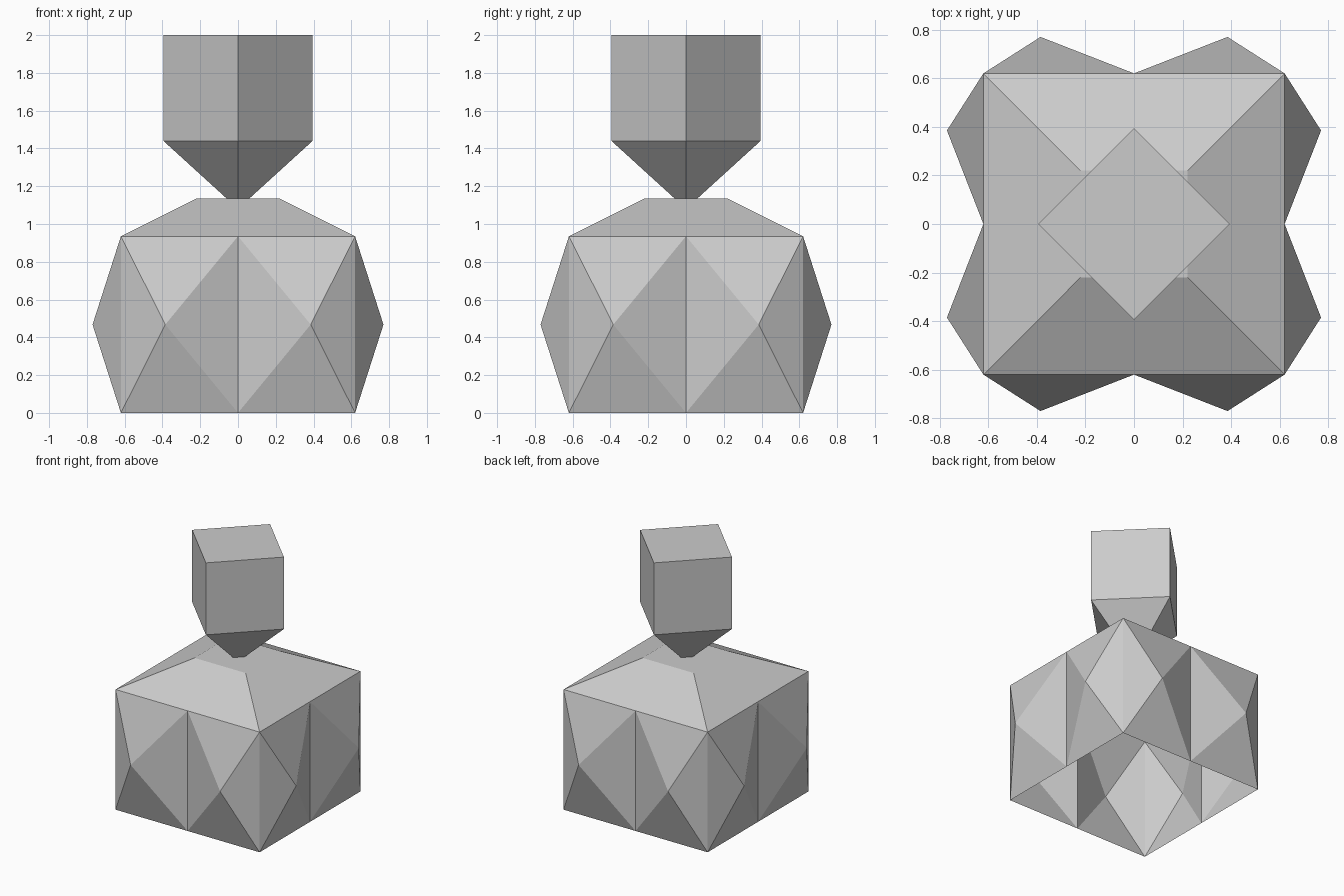
import bpy, bmesh
from math import pi
from mathutils import Matrix, Vector

if "Cube" in bpy.data.objects:
    bpy.data.objects.remove(bpy.data.objects["Cube"])

HALF, HEIGHT = 0.62, 0.935      # body half width and wall height
APEX_X, APEX_Y = 0.385, 0.77    # facet point on each wall half
ROOF_HALF, ROOF_Z = 0.22, 1.135


def make_object(name, bm):
    bmesh.ops.remove_doubles(bm, verts=bm.verts, dist=0.0005)
    bmesh.ops.recalc_face_normals(bm, faces=bm.faces)
    mesh = bpy.data.meshes.new(name)
    bm.to_mesh(mesh)
    bm.free()
    obj = bpy.data.objects.new(name, mesh)
    bpy.context.collection.objects.link(obj)
    return obj


def add_face(bm, points, rot):
    bm.faces.new([bm.verts.new(rot @ Vector(p)) for p in points])


# Body: open underneath, two pyramid facets per wall, sloped roof with flat top
bm = bmesh.new()
for k in range(4):
    rot = Matrix.Rotation(k * pi / 2, 3, 'Z')
    for s in (-1, 1):
        rim = [(0, -HALF, 0), (s * HALF, -HALF, 0),
               (s * HALF, -HALF, HEIGHT), (0, -HALF, HEIGHT)]
        apex = (s * APEX_X, -APEX_Y, HEIGHT / 2)
        for i in range(4):
            add_face(bm, [rim[i], rim[(i + 1) % 4], apex], rot)
    add_face(bm, [(-HALF, -HALF, HEIGHT), (0, -HALF, HEIGHT), (HALF, -HALF, HEIGHT),
                  (ROOF_HALF, -ROOF_HALF, ROOF_Z), (-ROOF_HALF, -ROOF_HALF, ROOF_Z)], rot)
r = ROOF_HALF
add_face(bm, [(-r, -r, ROOF_Z), (r, -r, ROOF_Z), (r, r, ROOF_Z), (-r, r, ROOF_Z)],
         Matrix.Identity(3))
make_object("faceted_body", bm)

# Head: diamond-turned block tapering down to a small foot on the roof
bm = bmesh.new()
rings = []
for radius, z in ((0.06, ROOF_Z), (0.395, 1.44), (0.395, 2.0)):
    rings.append([bm.verts.new((radius * x, radius * y, z))
                  for x, y in ((1, 0), (0, 1), (-1, 0), (0, -1))])
for low, high in zip(rings, rings[1:]):
    for i in range(4):
        j = (i + 1) % 4
        bm.faces.new((low[i], low[j], high[j], high[i]))
bm.faces.new(rings[-1])
bm.faces.new(rings[0][::-1])
make_object("head_block", bm)
